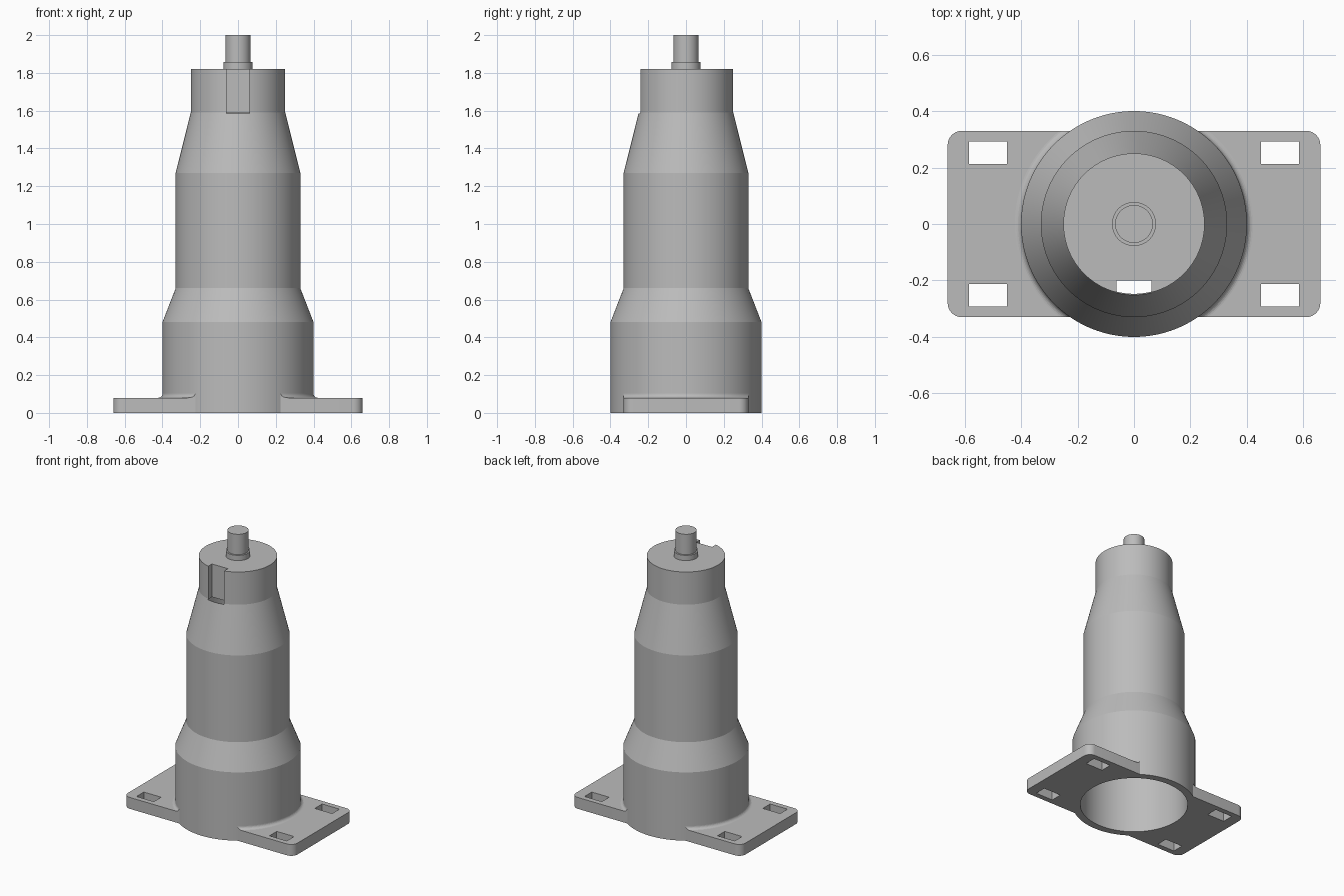
import bpy, bmesh, math

if "Cube" in bpy.data.objects:
    bpy.data.objects.remove(bpy.data.objects["Cube"])

grey = bpy.data.materials.new("plain_grey")
grey.use_nodes = True
COLOUR = (0.5, 0.5, 0.5, 1)
grey.diffuse_color = COLOUR
grey.node_tree.nodes["Principled BSDF"].inputs["Base Color"].default_value = COLOUR


def add(name, bm):
    bmesh.ops.recalc_face_normals(bm, faces=bm.faces[:])
    mesh = bpy.data.meshes.new(name)
    bm.to_mesh(mesh)
    bm.free()
    mesh.materials.append(grey)
    ob = bpy.data.objects.new(name, mesh)
    bpy.context.collection.objects.link(ob)
    return ob


def lathe(name, profile, closed=False, n=128):
    """Revolve (radius, z) points; open profiles are capped at both ends."""
    bm = bmesh.new()
    rings = [[bm.verts.new((r * math.cos(math.tau * i / n), r * math.sin(math.tau * i / n), z))
              for i in range(n)] for r, z in profile]
    pairs = list(zip(rings, rings[1:]))
    if closed:
        pairs.append((rings[-1], rings[0]))
    else:
        bm.faces.new(rings[0])
        bm.faces.new(rings[-1])
    for a, b in pairs:
        for i in range(n):
            j = (i + 1) % n
            bm.faces.new((a[i], a[j], b[j], b[i]))
    return add(name, bm)


def box(name, x, y, z):
    bm = bmesh.new()
    bmesh.ops.create_cube(bm, size=1)
    for v in bm.verts:
        v.co = [lo + (c + 0.5) * (hi - lo) for c, (lo, hi) in zip(v.co, (x, y, z))]
    return add(name, bm)


def boolean(ob, cutter, operation="DIFFERENCE"):
    mod = ob.modifiers.new(cutter.name, "BOOLEAN")
    mod.operation, mod.solver, mod.object = operation, "EXACT", cutter
    cutter.hide_render = True
    cutter.hide_set(True)


def smooth(ob):
    bpy.ops.object.select_all(action="DESELECT")
    bpy.context.view_layer.objects.active = ob
    ob.select_set(True)
    bpy.ops.object.shade_smooth_by_angle(angle=math.radians(12))


# Hollow stepped housing: outside upwards, then the bore downwards, plug on top
housing = lathe("housing", [
    (0.35, 0), (0.40, 0), (0.40, 0.48), (0.33, 0.66), (0.33, 1.27), (0.25, 1.59), (0.25, 1.82),
    (0.002, 1.82), (0.002, 1.588), (0.247, 1.588), (0.28, 1.27), (0.28, 0.66), (0.35, 0.48),
], closed=True)

# Key slot in the front of the neck, open into the bore
boolean(housing, box("slot_cutter", (-0.062, 0.062), (-0.3, -0.2), (1.585, 1.9)))

# Base plate with rounded corners
plate = box("base_plate", (-0.66, 0.66), (-0.33, 0.33), (0, 0.08))
bm = bmesh.new()
bm.from_mesh(plate.data)
uprights = [e for e in bm.edges if abs(e.verts[0].co.z - e.verts[1].co.z) > 0.01]
bmesh.ops.bevel(bm, geom=uprights, offset=0.05, segments=8, affect="EDGES", profile=0.5)
bm.to_mesh(plate.data)
bm.free()

# Centre opening and four mounting holes
boolean(plate, lathe("bore_cutter", [(0.37, -0.1), (0.37, 0.2)]))
for sx in (-1, 1):
    for sy in (-1, 1):
        boolean(plate, box("hole_cutter", sorted((sx * 0.45, sx * 0.585)),
                           sorted((sy * 0.212, sy * 0.293)), (-0.1, 0.2)))

# Fillet where the plate meets the housing, trimmed to the plate's depth
R = 0.022
arc = [(0.40 + R - R * math.cos(t * math.pi / 12), 0.08 + R - R * math.sin(t * math.pi / 12))
       for t in range(7)]
fillet = lathe("base_fillet", arc + [(0.40 + R, 0.075), (0.39, 0.075), (0.39, 0.08 + R)], closed=True)
boolean(fillet, box("fillet_trim", (-1, 1), (-0.33, 0.33), (0, 0.3)), "INTERSECT")

# Shaft and its collar
shaft = lathe("shaft", [(0.067, 1.815), (0.067, 2.0)], n=64)
collar = lathe("shaft_collar", [(0.078, 1.815), (0.078, 1.857)], n=64)

for ob in (housing, plate, fillet, shaft, collar):
    smooth(ob)
